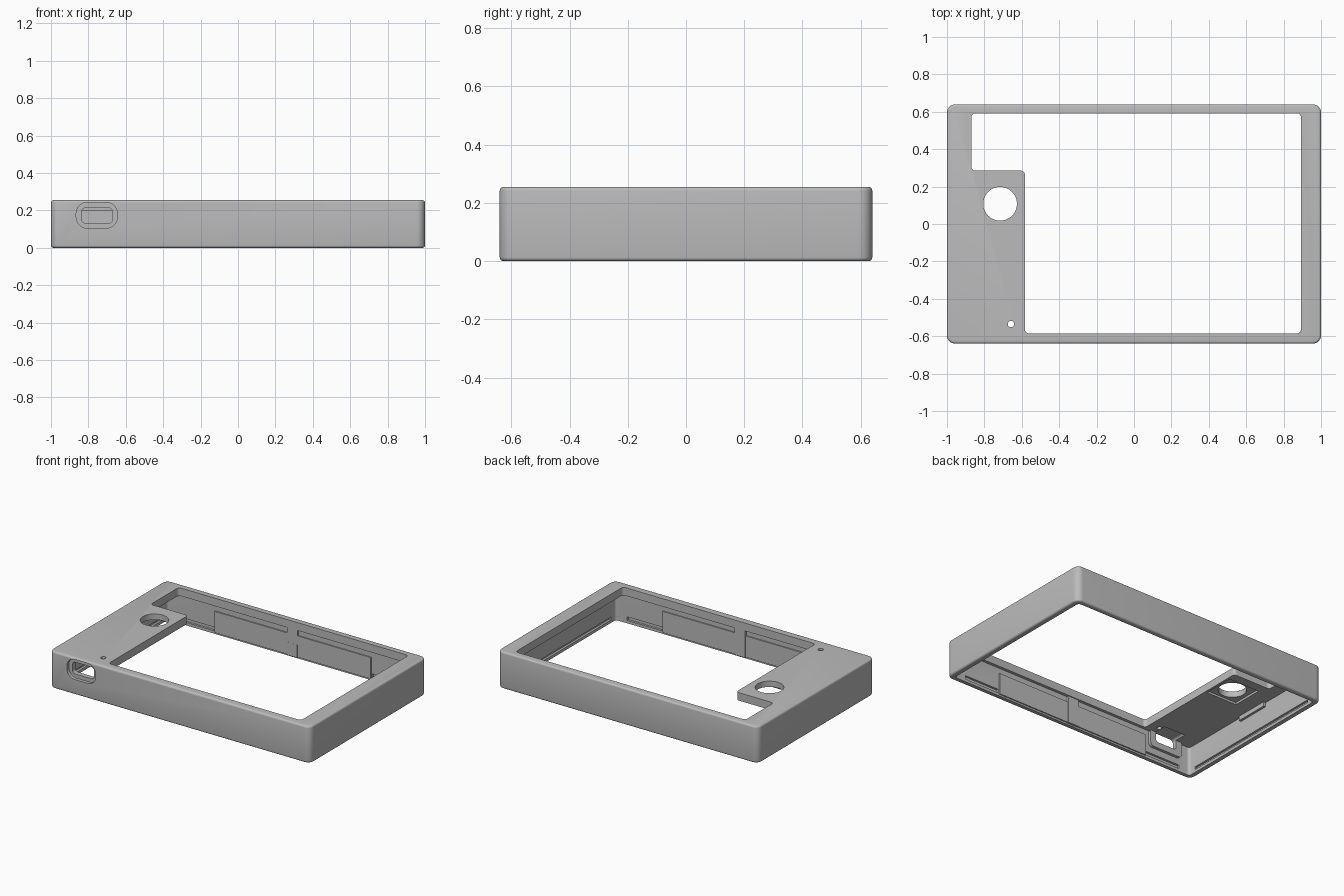
import bpy, bmesh, math
from mathutils import Vector

if "Cube" in bpy.data.objects:
    bpy.data.objects.remove(bpy.data.objects["Cube"], do_unlink=True)

grey = bpy.data.materials.new("plain grey")
grey.use_nodes = True
grey.diffuse_color = (0.5, 0.5, 0.5, 1)
grey.node_tree.nodes["Principled BSDF"].inputs["Base Color"].default_value = (0.5, 0.5, 0.5, 1)

AXES = {"z": lambda u, v, w: (u, v, w),
        "y": lambda u, v, w: (u, w, v),
        "x": lambda u, v, w: (w, u, v)}


def prism(name, outline, low, high, radius=0.0, axis="z", rim=0.0):
    """Extrude an outline with rounded corners along an axis."""
    bm = bmesh.new()
    bm.faces.new([bm.verts.new((u, v, low)) for u, v in outline])
    if radius:
        bmesh.ops.bevel(bm, geom=bm.verts[:], offset=radius, segments=8,
                        profile=0.5, affect="VERTICES")
    made = bmesh.ops.extrude_face_region(bm, geom=bm.faces[:])["geom"]
    for v in made:
        if isinstance(v, bmesh.types.BMVert):
            v.co.z = high
    if rim:
        edges = [e for e in bm.edges if abs(e.verts[0].co.z - e.verts[1].co.z) < 1e-6]
        bmesh.ops.bevel(bm, geom=edges, offset=rim, segments=4, profile=0.5, affect="EDGES")
    for v in bm.verts:
        v.co = Vector(AXES[axis](*v.co))
    bmesh.ops.recalc_face_normals(bm, faces=bm.faces[:])
    mesh = bpy.data.meshes.new(name)
    bm.to_mesh(mesh)
    bm.free()
    mesh.materials.append(grey)
    obj = bpy.data.objects.new(name, mesh)
    bpy.context.collection.objects.link(obj)
    return obj


def rect(u0, u1, v0, v1):
    return [(u0, v0), (u1, v0), (u1, v1), (u0, v1)]


def circle(cx, cy, r, n):
    return [(cx + r * math.cos(math.tau * i / n), cy + r * math.sin(math.tau * i / n))
            for i in range(n)]


def combine(tool, operation):
    """Apply a boolean to the case and discard the tool."""
    mod = case.modifiers.new(operation, "BOOLEAN")
    mod.operation = operation
    mod.solver = "EXACT"
    mod.object = tool
    bpy.context.view_layer.objects.active = case
    bpy.ops.object.modifier_apply(modifier=mod.name)
    bpy.data.objects.remove(tool, do_unlink=True)


def cut(*args, **kw):
    combine(prism("cutter", *args, **kw), "DIFFERENCE")


def add(*args, **kw):
    combine(prism("addition", *args, **kw), "UNION")


# Outer block hollowed from below
case = prism("enclosure_shell", rect(-1, 1, -0.64, 0.64), 0, 0.255, radius=0.045, rim=0.013)
cut(rect(-0.962, 0.962, -0.605, 0.605), -0.1, 0.2, radius=0.02)

# Long wall panels, centre posts and lid grooves
for side in (-1, 1):
    y_in, y_out = sorted((side * 0.597, side * 0.615))
    add(rect(-0.6, 0.6, 0.012, 0.16), y_in, y_out, axis="y")
    y_in, y_out = sorted((side * 0.591, side * 0.618))
    add(rect(-0.04, 0.04, 0.01, 0.21), y_in, y_out, axis="y")
    y_in, y_out = sorted((side * 0.59, side * 0.62))
    for x in (-0.74, 0.74):
        cut(rect(x - 0.135, x + 0.135, 0.02, 0.045), y_in, y_out, axis="y")
    x_in, x_out = sorted((side * 0.94, side * 0.977))
    cut(rect(-0.55, 0.55, 0.02, 0.04), x_in, x_out, axis="x")

# Screen window with a notch around the control panel
cut([(-0.87, 0.592), (-0.87, 0.285), (-0.583, 0.285), (-0.583, -0.585),
     (0.893, -0.585), (0.893, 0.592)], 0.1, 0.4, radius=0.022)

# Dial opening with its seat underneath, and the pin hole
cut(rect(-0.835, -0.6, 0.0, 0.22), 0.15, 0.215)
cut(circle(-0.716, 0.108, 0.09, 48), 0.1, 0.4)
cut(circle(-0.658, -0.535, 0.017, 24), 0.1, 0.4)

# Front port: inner pad, shallow outer recess and through slot
add(rect(-0.885, -0.625, 0.09, 0.21), -0.615, -0.585, axis="y", radius=0.03)
cut(rect(-0.865, -0.645, 0.105, 0.243), -0.7, -0.618, axis="y", radius=0.06)
cut(rect(-0.837, -0.67, 0.132, 0.213), -0.7, -0.5, axis="y", radius=0.022)

# Side port: inner pad and through slot
add(rect(-0.1, 0.14, 0.17, 0.21), -0.97, -0.945, axis="x")
cut(rect(-0.058, 0.098, 0.11, 0.178), -1.1, -0.9, axis="x", radius=0.025)

# Smooth rounded edges while keeping flat faces crisp
bpy.ops.object.select_all(action="DESELECT")
case.select_set(True)
bpy.context.view_layer.objects.active = case
bpy.ops.object.shade_smooth_by_angle(angle=math.radians(35))
